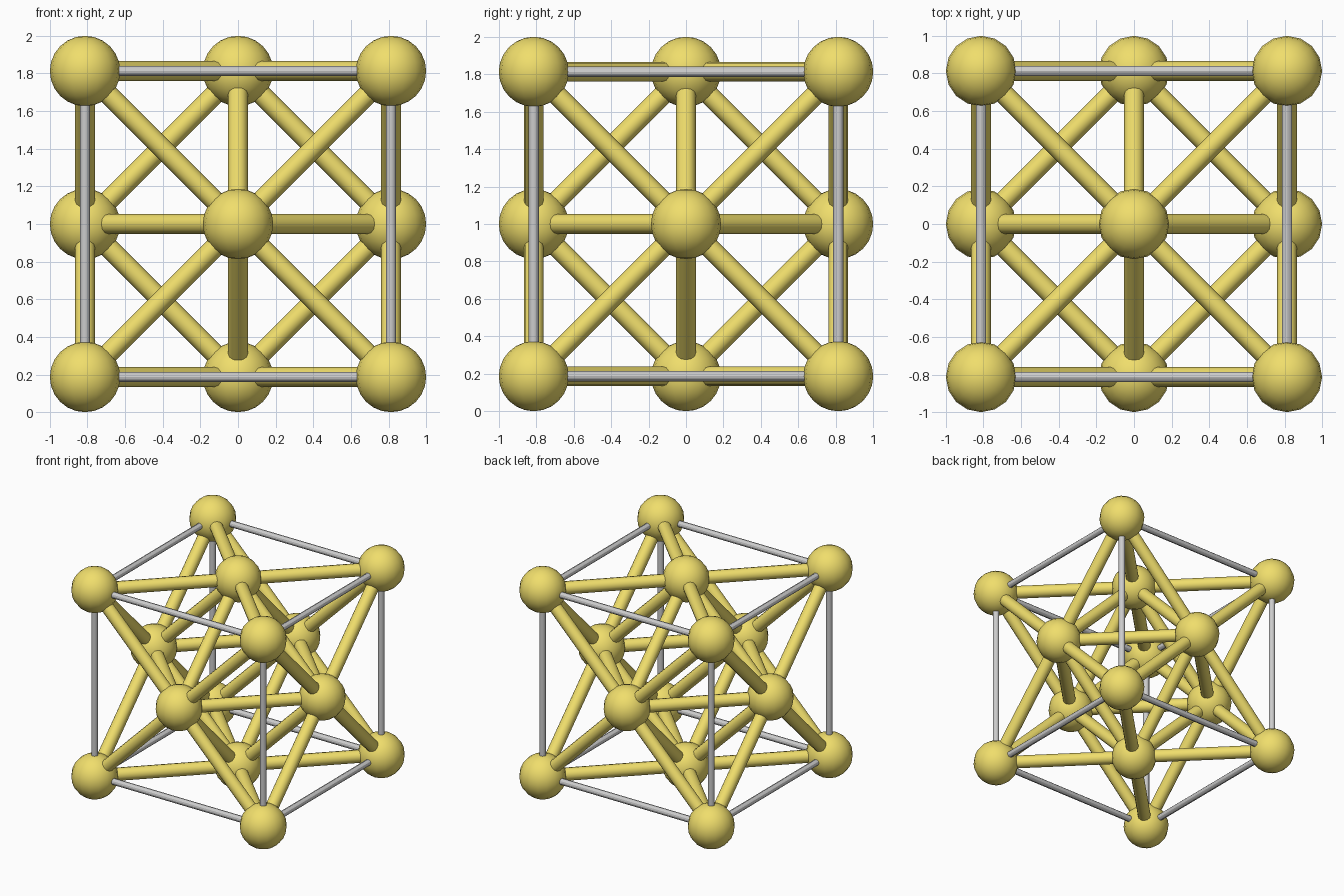
import bpy
from itertools import product, combinations
from mathutils import Vector

if "Cube" in bpy.data.objects:
    bpy.data.objects.remove(bpy.data.objects["Cube"])

A = 0.813          # half the cell edge
CENTRE = Vector((0, 0, 1))
ATOM_R, BOND_R, EDGE_R = 0.187, 0.053, 0.027

yellow = bpy.data.materials.new("yellow")
yellow.diffuse_color = (0.87, 0.73, 0.15, 1)
yellow.use_nodes = True
yellow.node_tree.nodes["Principled BSDF"].inputs["Base Color"].default_value = yellow.diffuse_color


def finish(name, mat=None):
    obj = bpy.context.object
    obj.name = name
    if mat:
        obj.data.materials.append(mat)
    bpy.ops.object.shade_smooth_by_angle()
    return obj


def ball(name, p):
    bpy.ops.mesh.primitive_uv_sphere_add(segments=16, ring_count=12, radius=ATOM_R, location=p)
    finish(name, yellow)


def rod(name, p, q, radius, mat=None):
    d = q - p
    bpy.ops.mesh.primitive_cylinder_add(vertices=12, radius=radius, depth=d.length,
                                        location=(p + q) / 2,
                                        rotation=d.to_track_quat('Z', 'Y').to_euler())
    finish(name, mat)


# Atoms at the cube corners and face centres
corners = [CENTRE + A * Vector(s) for s in product((-1, 1), repeat=3)]
faces = [CENTRE + A * s * Vector([float(i == k) for i in range(3)])
         for k in range(3) for s in (-1, 1)]
for p in corners:
    ball("corner_atom", p)
for p in faces:
    ball("face_atom", p)

# Bonds join nearest neighbours; thin grey rods outline the cell
for p, q in combinations(corners + faces, 2):
    if (q - p).length < 1.5 * A:
        rod("bond", p, q, BOND_R, yellow)
for p, q in combinations(corners, 2):
    if (q - p).length < 2.1 * A:
        rod("cell_edge", p, q, EDGE_R)
